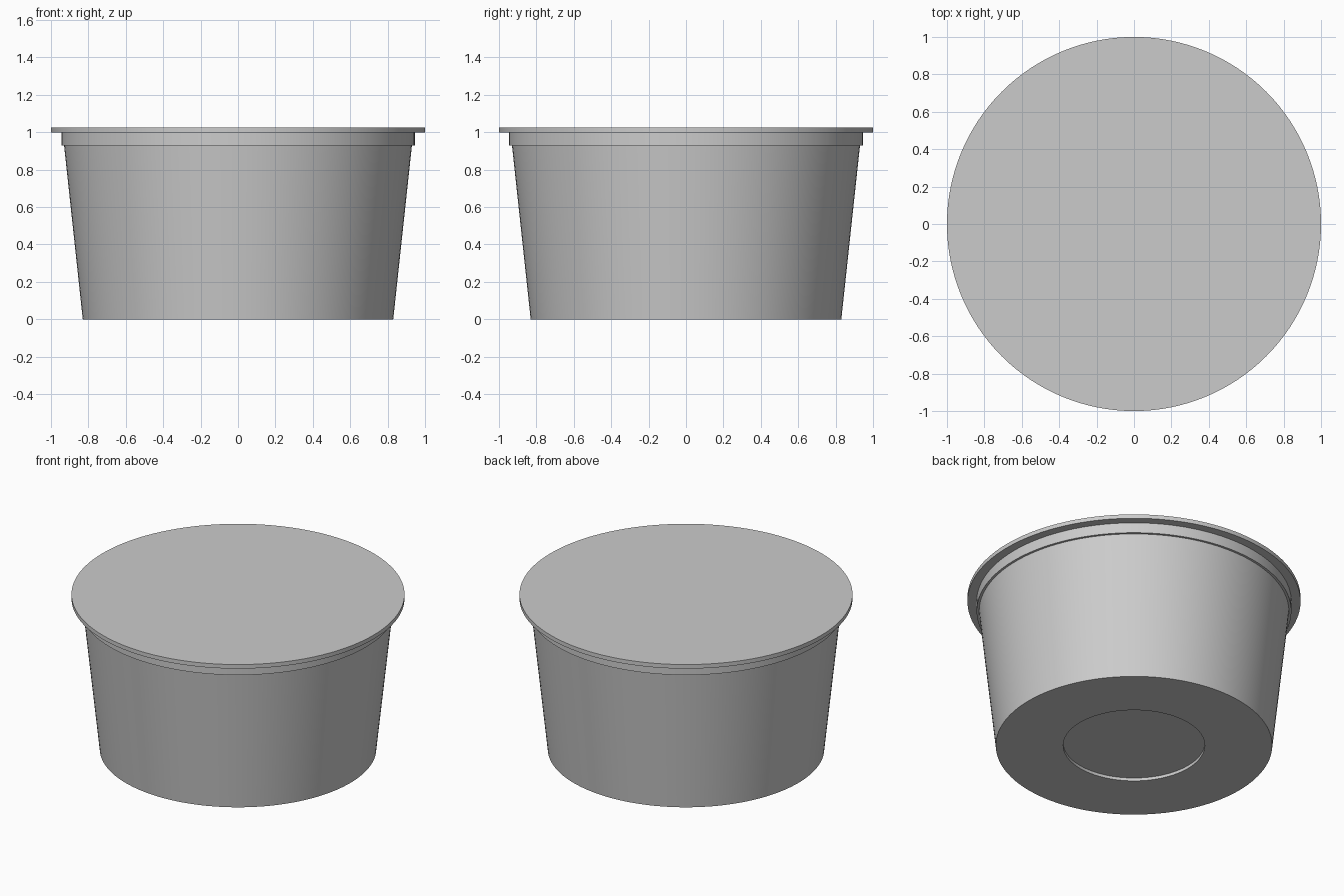
import bpy
import bmesh
from math import cos, sin, tau, radians

SEGMENTS = 128

cube = bpy.data.objects.get("Cube")
if cube:
    bpy.data.objects.remove(cube, do_unlink=True)

grey = bpy.data.materials.new("light_grey")
grey.use_nodes = True
grey.diffuse_color = (0.6, 0.6, 0.6, 1)
grey.node_tree.nodes["Principled BSDF"].inputs["Base Color"].default_value = (0.6, 0.6, 0.6, 1)


def lathe(name, profile):
    """Revolve (radius, height) points about z and cap both ends."""
    bm = bmesh.new()
    rings = [[bm.verts.new((r * cos(tau * i / SEGMENTS), r * sin(tau * i / SEGMENTS), z))
              for i in range(SEGMENTS)] for r, z in profile]
    for low, high in zip(rings, rings[1:]):
        for i in range(SEGMENTS):
            j = (i + 1) % SEGMENTS
            bm.faces.new((low[i], low[j], high[j], high[i]))
    bm.faces.new(rings[0][::-1])
    bm.faces.new(rings[-1])
    bmesh.ops.recalc_face_normals(bm, faces=bm.faces)
    mesh = bpy.data.meshes.new(name)
    bm.to_mesh(mesh)
    bm.free()
    mesh.materials.append(grey)
    obj = bpy.data.objects.new(name, mesh)
    bpy.context.collection.objects.link(obj)
    bpy.ops.object.select_all(action="DESELECT")
    obj.select_set(True)
    bpy.context.view_layer.objects.active = obj
    bpy.ops.object.shade_smooth_by_angle(angle=radians(30))
    return obj


# Tapered tub with a shallow round recess underneath and a stepped rim
lathe("tub", [(0.425, 0.02), (0.425, 0), (0.83, 0), (0.93, 0.93),
              (0.945, 0.93), (0.945, 1.01)])

# Thin flat lid overhanging the rim
lathe("lid", [(1, 0.998), (1, 1.025)])
